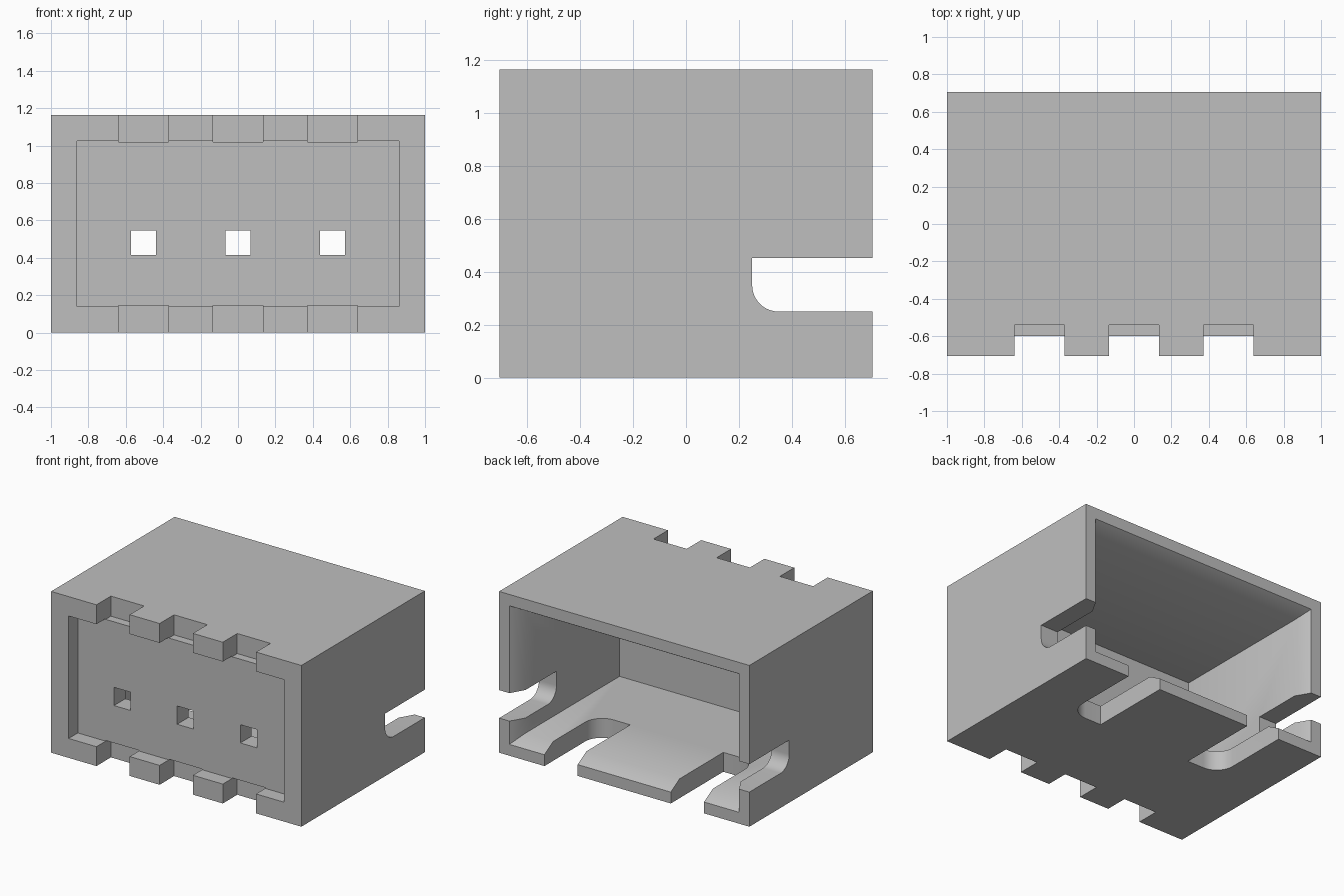
import bpy, bmesh
from math import radians, pi, sin, cos
from mathutils import Vector

cube = bpy.data.objects.get("Cube")
if cube:
    bpy.data.objects.remove(cube, do_unlink=True)

W, D, H = 1.0, 0.705, 1.165      # half width, half depth, height
WALL, RIM = 0.14, 0.082          # wall thickness, thickness at the open rim
PITCH, SLOT = 0.505, 0.133       # contact spacing, half width of notches

plastic = bpy.data.materials.new("grey plastic")
plastic.use_nodes = True
grey = (0.52, 0.52, 0.52, 1)
plastic.diffuse_color = grey
plastic.node_tree.nodes["Principled BSDF"].inputs["Base Color"].default_value = grey


def loft(name, rings):
    """Closed solid through rings of matching points."""
    bm = bmesh.new()
    loops = [[bm.verts.new(p) for p in ring] for ring in rings]
    for a, b in zip(loops, loops[1:]):
        for i in range(len(a)):
            j = (i + 1) % len(a)
            bm.faces.new((a[i], a[j], b[j], b[i]))
    bm.faces.new(loops[0])
    bm.faces.new(loops[-1])
    bmesh.ops.recalc_face_normals(bm, faces=bm.faces)
    mesh = bpy.data.meshes.new(name)
    bm.to_mesh(mesh)
    bm.free()
    obj = bpy.data.objects.new(name, mesh)
    bpy.context.collection.objects.link(obj)
    return obj


def box(name, x0, x1, y0, y1, z0, z1):
    return loft(name, [[(x0, y0, z), (x1, y0, z), (x1, y1, z), (x0, y1, z)]
                       for z in (z0, z1)])


def rim_ring(y, t):
    return [(-W + t, y, t), (W - t, y, t), (W - t, y, H - t), (-W + t, y, H - t)]


def slot_outline(end, low, high, r):
    """Open-ended slot with one rounded inner corner: (depth, across) pairs."""
    s = 1 if high > low else -1
    arc = [(end + r - r * sin(a), low + s * (r - r * cos(a)))
           for a in (pi / 2 * i / 10 for i in range(11))]
    return [(D + 0.1, low)] + arc + [(end, high), (D + 0.1, high)]


housing = box("connector_housing", -W, W, -D, D, 0, H)
housing.data.materials.append(plastic)
cutters = []

# Rear cavity with a flared lead-in, then the shallow front recess
flare = WALL - RIM
cutters.append(loft("cavity", [rim_ring(D + 0.1, RIM - flare), rim_ring(D - 0.1, WALL),
                               rim_ring(-0.47, WALL)]))
cutters.append(loft("front_recess", [rim_ring(-D - 0.1, WALL), rim_ring(-0.6, WALL)]))

# Front notches and contact holes
for i in (-1, 0, 1):
    c = i * PITCH
    for z0, z1 in ((-0.1, WALL + 0.005), (H - WALL - 0.005, H + 0.1)):
        cutters.append(box("notch", c - SLOT, c + SLOT, -D - 0.1, -0.54, z0, z1))
    cutters.append(box("contact_hole", c - 0.066, c + 0.066, -0.65, -0.4, 0.415, 0.547))

# Floor slots, rounded on their outer corner
for s in (-1, 1):
    outline = slot_outline(0.105, s * (PITCH + SLOT), s * (PITCH - SLOT), 0.135)
    cutters.append(loft("floor_slot", [[(x, y, z) for y, x in outline]
                                       for z in (-0.1, 0.2)]))

# Side slot through both walls
outline = slot_outline(0.25, 0.25, 0.452, 0.1)
cutters.append(loft("side_slot", [[(x, y, z) for y, z in outline]
                                  for x in (-W - 0.1, W + 0.1)]))

for cutter in cutters:
    mod = housing.modifiers.new("cut", 'BOOLEAN')
    mod.operation = 'DIFFERENCE'
    mod.solver = 'EXACT'
    mod.object = cutter

# Bake the cuts and drop the cutters
bpy.context.view_layer.update()
baked = bpy.data.meshes.new_from_object(
    housing.evaluated_get(bpy.context.evaluated_depsgraph_get()))
housing.modifiers.clear()
housing.data = baked
baked.name = "connector_housing"
baked.materials.clear()
baked.materials.append(plastic)
for poly in baked.polygons:
    poly.material_index = 0
for cutter in cutters:
    bpy.data.objects.remove(cutter, do_unlink=True)

bpy.ops.object.select_all(action='DESELECT')
housing.select_set(True)
bpy.context.view_layer.objects.active = housing
bpy.ops.object.shade_smooth_by_angle(angle=radians(31))
